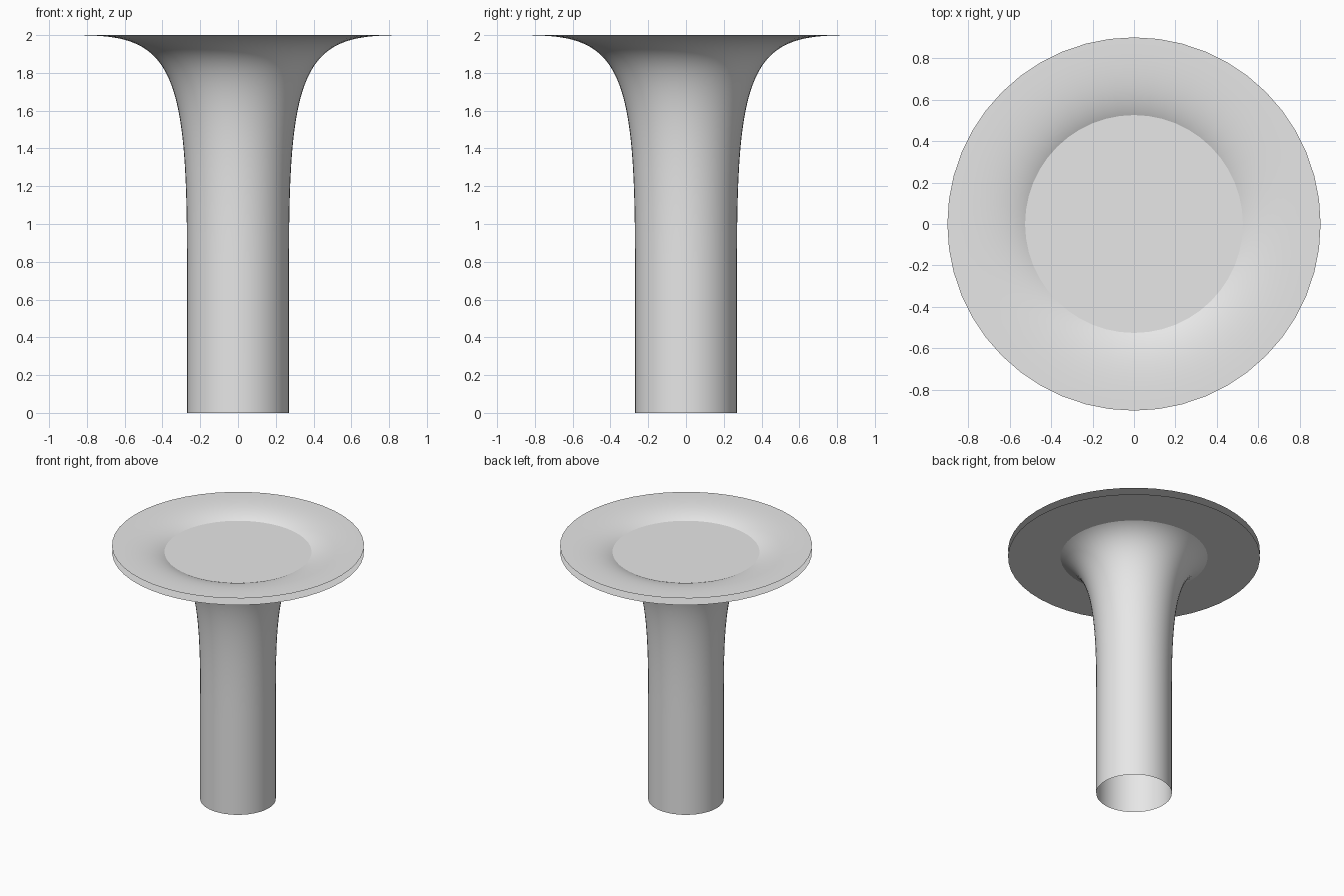
import bpy, bmesh, math

cube = bpy.data.objects.get("Cube")
if cube:
    bpy.data.objects.remove(cube, do_unlink=True)

SIDES = 48
STEM_R, RIM_R = 0.27, 0.9
TOP_Z, FLARE_H, DISC_Z = 2.0, 1.25, 1.947

grey = bpy.data.materials.new("light grey")
grey.use_nodes = True
grey.diffuse_color = (0.8, 0.8, 0.8, 1)
grey.node_tree.nodes["Principled BSDF"].inputs["Base Color"].default_value = (0.8, 0.8, 0.8, 1)


def add_object(name, bm):
    mesh = bpy.data.meshes.new(name)
    bm.to_mesh(mesh)
    bm.free()
    mesh.materials.append(grey)
    obj = bpy.data.objects.new(name, mesh)
    bpy.context.collection.objects.link(obj)
    return obj


def ring(bm, radius, z):
    angles = [2 * math.pi * i / SIDES for i in range(SIDES)]
    return [bm.verts.new((radius * math.cos(a), radius * math.sin(a), z)) for a in angles]


# Open funnel: straight stem, then a flare that levels out at the rim
profile = [(STEM_R, 0.0)]
steps = 40
for i in range(steps + 1):
    t = i / steps
    profile.append((STEM_R + (RIM_R - STEM_R) * t ** 2.5,
                    TOP_Z - FLARE_H * (1 - t) ** 2.65))
bm = bmesh.new()
rings = [ring(bm, r, z) for r, z in profile]
for low, high in zip(rings, rings[1:]):
    for i in range(SIDES):
        j = (i + 1) % SIDES
        face = bm.faces.new((low[i], low[j], high[j], high[i]))
        face.smooth = True
add_object("funnel", bm)

# Thin flat disc crossing the flare just below the rim
bm = bmesh.new()
bm.faces.new(ring(bm, RIM_R, DISC_Z))
add_object("flat_disc", bm)
